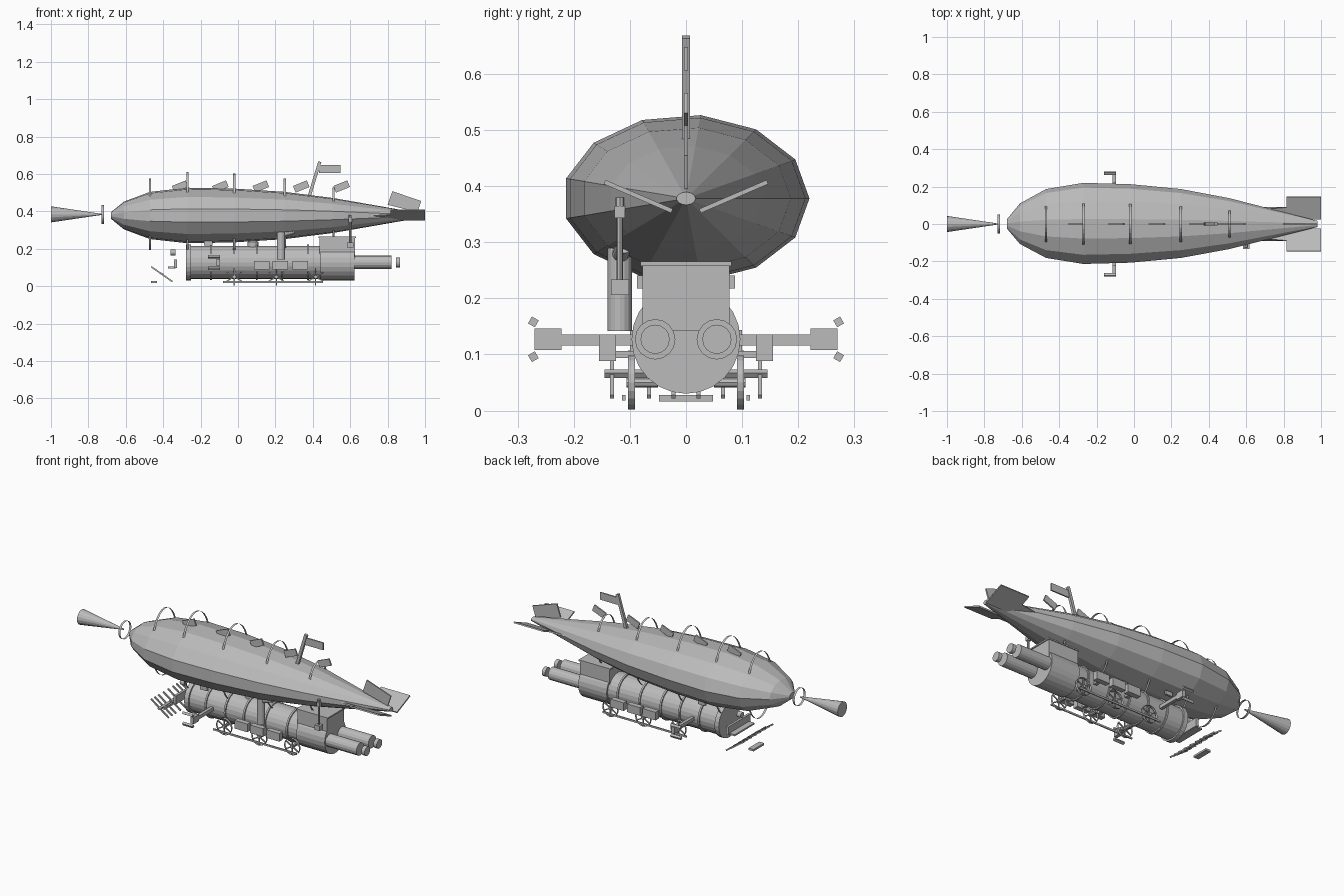
import bpy, bmesh
from math import cos, sin, pi, radians
from mathutils import Vector, Matrix

cube = bpy.data.objects.get("Cube")
if cube:
    bpy.data.objects.remove(cube)

grey = bpy.data.materials.new("plain_grey")
grey.use_nodes = True
GREY = (0.5, 0.5, 0.5, 1)
grey.diffuse_color = GREY
grey.node_tree.nodes["Principled BSDF"].inputs["Base Color"].default_value = GREY


def finish(name, bm):
    bmesh.ops.recalc_face_normals(bm, faces=bm.faces)
    mesh = bpy.data.meshes.new(name)
    bm.to_mesh(mesh)
    bm.free()
    mesh.materials.append(grey)
    ob = bpy.data.objects.new(name, mesh)
    bpy.context.collection.objects.link(ob)
    return ob


def box(name, centre, size, tilt=0, axis='Y'):
    bm = bmesh.new()
    m = (Matrix.Translation(centre) @ Matrix.Rotation(radians(tilt), 4, axis)
         @ Matrix.Diagonal((*size, 1)))
    bmesh.ops.create_cube(bm, size=1, matrix=m)
    return finish(name, bm)


def tube(name, a, b, r1, r2=None, sides=16):
    a, b = Vector(a), Vector(b)
    bm = bmesh.new()
    turn = (b - a).to_track_quat('Z', 'Y').to_matrix().to_4x4()
    bmesh.ops.create_cone(bm, cap_ends=True, segments=sides, radius1=r1,
                          radius2=r1 if r2 is None else r2, depth=(b - a).length,
                          matrix=Matrix.Translation((a + b) / 2) @ turn)
    return finish(name, bm)


def loft(name, stations, z, sides, caps=True):
    """Stations of (x, half width, half height) joined along x."""
    bm = bmesh.new()
    rings = [[bm.verts.new((x, ry * cos(2 * pi * i / sides), z + rz * sin(2 * pi * i / sides)))
              for i in range(sides)] for x, ry, rz in stations]
    for p, q in zip(rings, rings[1:]):
        for i in range(sides):
            j = (i + 1) % sides
            bm.faces.new((p[i], p[j], q[j], q[i]))
    if caps:
        bm.faces.new(rings[0])
        bm.faces.new(rings[-1])
    return finish(name, bm)


def plate(name, points, thick):
    """Flat outline given thickness along its normal, centred."""
    bm = bmesh.new()
    face = bm.faces.new([bm.verts.new(p) for p in points])
    face.normal_update()
    shift = face.normal * thick
    for v in bm.verts:
        v.co -= shift / 2
    new = bmesh.ops.extrude_face_region(bm, geom=[face], use_keep_orig=True)["geom"]
    bmesh.ops.translate(bm, vec=shift, verts=[g for g in new if isinstance(g, bmesh.types.BMVert)])
    return finish(name, bm)


# Gas envelope
hull = [(-0.68, 0.025), (-0.61, 0.11), (-0.47, 0.187), (-0.27, 0.22), (-0.02, 0.213),
        (0.25, 0.187), (0.51, 0.138), (0.98, 0.017)]
loft("envelope", [(x, r, r * 0.68) for x, r in hull], 0.378, 13)

# Thin hoops standing through the envelope
for x, r in hull[2:7]:
    k = r + 0.005
    loft("envelope_hoop", [(x - 0.006, k * 0.58, k), (x + 0.006, k * 0.58, k)], 0.385, 32, False)

# Nose ring and cone
loft("nose_ring", [(-0.73, 0.05, 0.05), (-0.717, 0.05, 0.05)], 0.383, 24, False)
tube("nose_cone", (-1, 0, 0.384), (-0.73, 0, 0.384), 0.043, 0.003)

# Tail fins
for s in (1, -1):
    def at(x, y):
        return (x, s * y, 0.345 + 0.43 * y)
    plate("tail_fin", [at(0.70, 0.025), at(0.70, 0.08), at(0.815, 0.09), at(0.815, 0.145),
                       at(1.0, 0.145), at(1.0, 0.025)], 0.008)
plate("rudder", [(0.80, 0, 0.435), (0.825, 0, 0.508), (0.98, 0, 0.455), (0.96, 0, 0.395)], 0.008)

# Mast and flags
box("mast", (0.408, 0, 0.57), (0.017, 0.015, 0.2), 17)
box("mast_flag", (0.49, 0, 0.627), (0.115, 0.008, 0.042))
for i in range(5):
    box("ridge_flag", (-0.31 + 0.216 * i, 0, 0.533), (0.08, 0.008, 0.038), -22)

# Boiler with bands
tube("boiler", (-0.27, 0, 0.127), (0.62, 0, 0.127), 0.088, sides=24)
tube("boiler_front_rim", (-0.277, 0, 0.127), (-0.25, 0, 0.127), 0.097, sides=24)
for x in (-0.145, -0.02, 0.1, 0.235, 0.375):
    tube("boiler_band", (x - 0.005, 0, 0.127), (x + 0.005, 0, 0.127), 0.095, sides=24)
tube("firebox", (0.44, 0, 0.127), (0.622, 0, 0.127), 0.097, sides=24)
tube("steam_dome", (0.08, 0, 0.2), (0.08, 0, 0.235), 0.03)
tube("steam_dome_top", (0.08, 0, 0.235), (0.08, 0, 0.248), 0.03, 0.012)

# Cab
box("cab", (0.53, 0, 0.2), (0.19, 0.155, 0.115))
box("cab_roof", (0.53, 0, 0.262), (0.2, 0.162, 0.008))

# Chimney and whistle on the right side
tube("chimney", (0.23, -0.118, 0.142), (0.23, -0.118, 0.29), 0.022)
tube("chimney_elbow", (0.23, -0.118, 0.275), (0.3, -0.11, 0.295), 0.015)
box("whistle_base", (0.6, -0.118, 0.22), (0.033, 0.032, 0.028))
tube("whistle_pipe", (0.6, -0.118, 0.23), (0.6, -0.118, 0.35), 0.006, sides=8)
box("whistle_head", (0.6, -0.118, 0.354), (0.02, 0.018, 0.022))
tube("whistle_knob", (0.6, -0.118, 0.365), (0.6, -0.118, 0.38), 0.008, sides=8)

for s in (1, -1):
    # Exhausts with floating end caps
    tube("exhaust", (0.6, s * 0.055, 0.127), (0.82, s * 0.055, 0.127), 0.036)
    tube("exhaust_cap", (0.845, s * 0.055, 0.127), (0.866, s * 0.055, 0.127), 0.026)

    # Side lanterns and tool boxes
    box("boiler_lantern", (-0.16, s * 0.081, 0.229), (0.045, 0.012, 0.023))
    for x in (0.127, 0.227, 0.332):
        box("side_box", (x, s * 0.14, 0.112), (0.083, 0.03, 0.047))
        box("side_box_bracket", (x, s * 0.11, 0.1), (0.02, 0.04, 0.012))

    # Spoked wheels and coupling rod
    for x in (-0.02, 0.205, 0.415):
        y = s * 0.097
        hoop = loft("wheel_rim", [(-0.0065, 0.048, 0.048), (0.0065, 0.048, 0.048)], 0, 20, False)
        hoop.location = (x, y, 0.05)
        hoop.rotation_euler.z = pi / 2
        for a in (30, 90, 150):
            box("wheel_spoke", (x, y, 0.05), (0.094, 0.006, 0.006), a)
        tube("wheel_axle", (x, s * 0.05, 0.05), (x, s * 0.106, 0.05), 0.009, sides=8)
    box("coupling_rod", (0.187, s * 0.111, 0.023), (0.535, 0.006, 0.01))

    # Outrigger arm with forked prongs
    box("outrigger_arm", (-0.105, s * 0.16, 0.126), (0.018, 0.15, 0.02))
    box("outrigger_block", (-0.105, s * 0.246, 0.127), (0.02, 0.048, 0.038))
    for z, t in ((0.158, 30), (0.096, -30)):
        box("outrigger_prong", (-0.128, s * 0.272, z), (0.065, 0.014, 0.014), s * t, 'X')

    # Catcher teeth
    for y in (0.022, 0.066, 0.1, 0.132):
        box("catcher_tooth", (-0.407, s * y, 0.064), (0.138, 0.007, 0.008), 35)

# Catcher bar, step and buffer beam
box("catcher_bar", (-0.407, 0, 0.066), (0.012, 0.29, 0.01), 35)
box("catcher_step", (-0.45, 0, 0.022), (0.032, 0.097, 0.011))
box("buffer_beam", (-0.334, 0, 0.12), (0.014, 0.2, 0.048))
box("buffer_shelf", (-0.355, 0, 0.1), (0.04, 0.18, 0.009))
tube("head_lamp", (-0.36, 0, 0.18), (-0.335, 0, 0.18), 0.016)
